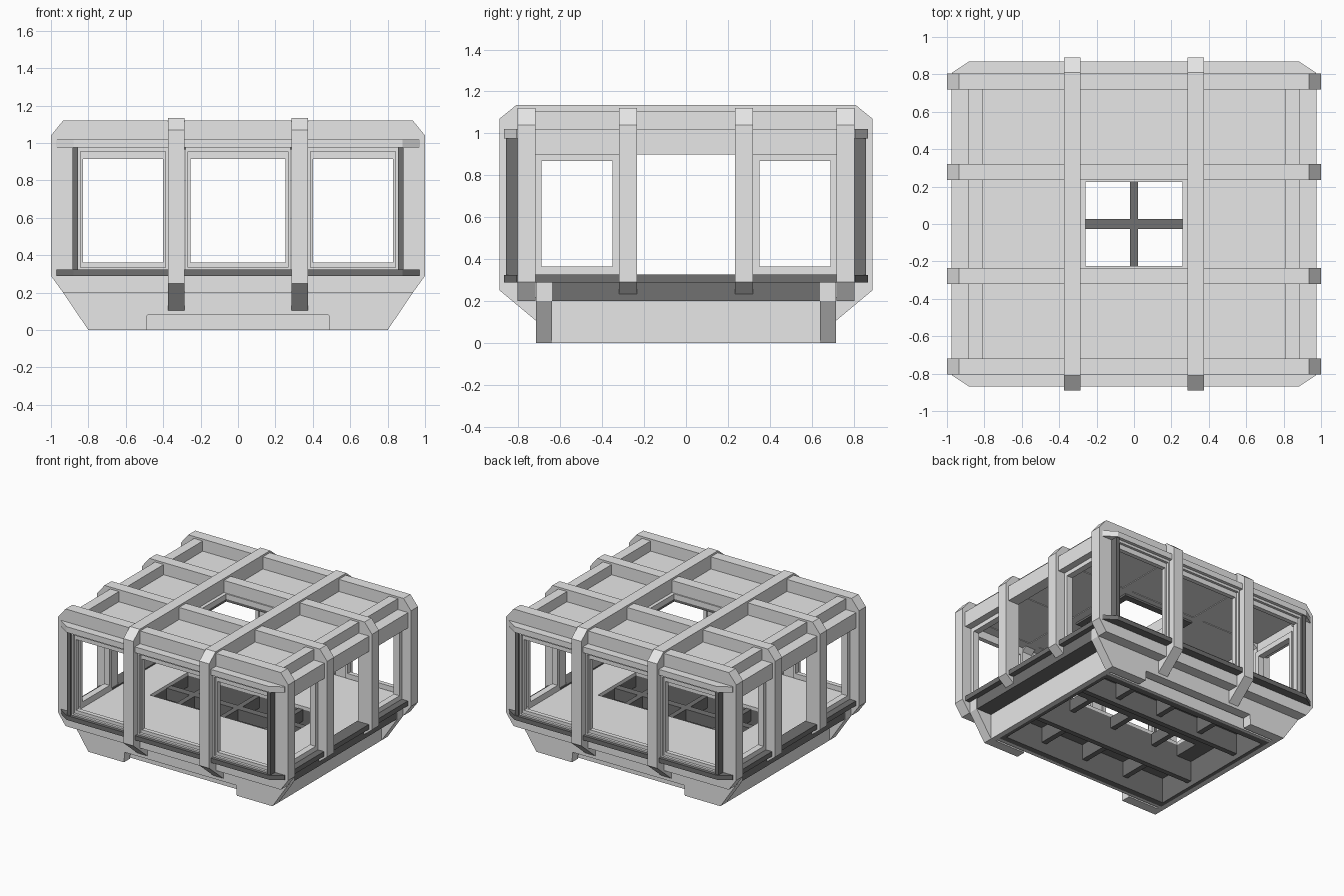
import bpy, bmesh

cube = bpy.data.objects.get("Cube")
if cube:
    bpy.data.objects.remove(cube, do_unlink=True)


def material(name, value):
    m = bpy.data.materials.new(name)
    m.use_nodes = True
    color = (value, value, value, 1)
    m.diffuse_color = color
    m.node_tree.nodes["Principled BSDF"].inputs["Base Color"].default_value = color
    return m


LIGHT = material("light_grey", 0.8)
DARK = material("dark_grey", 0.165)
SIDES = (-1, 1)


def place(axis, u, v, w):
    """Profile point (u, v) at depth w along the axis."""
    return {"x": (w, u, v), "y": (u, w, v), "z": (u, v, w)}[axis]


def finish(name, bm, mat):
    bmesh.ops.recalc_face_normals(bm, faces=bm.faces)
    mesh = bpy.data.meshes.new(name)
    bm.to_mesh(mesh)
    bm.free()
    mesh.materials.append(mat)
    obj = bpy.data.objects.new(name, mesh)
    bpy.context.collection.objects.link(obj)
    return obj


def prism(name, pts, axis, a, b, mat=LIGHT):
    bm = bmesh.new()
    lo, hi = ([bm.verts.new(place(axis, u, v, w)) for u, v in pts] for w in (a, b))
    bm.faces.new(lo)
    bm.faces.new(hi)
    for i in range(len(pts)):
        j = (i + 1) % len(pts)
        bm.faces.new((lo[i], lo[j], hi[j], hi[i]))
    return finish(name, bm, mat)


def band(name, outer, inner, axis, a, b, mat=LIGHT, closed=True):
    """Solid between two matching outlines; a ring, or an open strip."""
    bm = bmesh.new()
    oa, ob, ia, ib = ([bm.verts.new(place(axis, u, v, w)) for u, v in pts]
                      for pts, w in ((outer, a), (outer, b), (inner, a), (inner, b)))
    n = len(outer)
    for i in range(n if closed else n - 1):
        j = (i + 1) % n
        for p, q in ((oa, ob), (ob, ib), (ib, ia), (ia, oa)):
            bm.faces.new((p[i], p[j], q[j], q[i]))
    if not closed:
        for i in (0, n - 1):
            bm.faces.new((oa[i], ob[i], ib[i], ia[i]))
    return finish(name, bm, mat)


def rect(u0, u1, v0, v1):
    return [(u0, v0), (u1, v0), (u1, v1), (u0, v1)]


def box(name, x0, x1, y0, y1, z0, z1, mat=LIGHT):
    return prism(name, rect(x0, x1, y0, y1), "z", z0, z1, mat)


def mirrored(half):
    return half + [(-u, v) for u, v in reversed(half)]


# Cross ribs: closed hoops with bevelled corners
inner = mirrored([(0.84, 0.3), (0.88, 0.34), (0.88, 0.95), (0.84, 0.98)])
outer = mirrored([(0.935, 0.2), (1, 0.29), (1, 1.04), (0.935, 1.12)])
for s in SIDES:
    band("end_cross_rib", outer, inner, "y", s * 0.719, s * 0.805)

# Middle cross ribs: open hoops ending at the base slab
outer = mirrored([(0.92, 0.225), (1, 0.29), (1, 1.04), (0.935, 1.12)])
inner = mirrored([(0.88, 0.225), (0.88, 0.29), (0.88, 0.95), (0.84, 0.98)])
for s in SIDES:
    band("middle_cross_rib", outer, inner, "y", s * 0.235, s * 0.321, closed=False)

# Long ribs: open hoops running over the roof and down to the end plates
outer = mirrored([(0.71, 0.1), (0.89, 0.25), (0.89, 1.07), (0.81, 1.135)])
inner = mirrored([(0.71, 0.21), (0.8, 0.3), (0.8, 0.95), (0.76, 0.98)])
for s in SIDES:
    band("long_rib", outer, inner, "x", s * 0.33 - 0.043, s * 0.33 + 0.043, closed=False)

# Roof with a trimmed centre opening
opening = rect(-0.26, 0.26, -0.225, 0.225)
band("roof_panel", rect(-0.85, 0.85, -0.8, 0.8), opening, "z", 0.985, 1.025)
band("roof_opening_trim", rect(-0.31, 0.31, -0.275, 0.275), opening, "z", 0.965, 0.985, DARK)

# Light floor on a dark base slab, both cut by the centre slot
slot = rect(-0.6, 0.6, -0.235, 0.235)
band("floor", rect(-0.9, 0.9, -0.8, 0.8), slot, "z", 0.29, 0.315)
band("base_slab", rect(-0.93, 0.93, -0.64, 0.64), slot, "z", 0.2, 0.29, DARK)

# Shallow grid across the floor slot
box("slot_long_bar", -0.61, 0.61, -0.028, 0.028, 0.2, 0.29, DARK)
for x in (0, -0.38, 0.38):
    box("slot_cross_bar", x - 0.021, x + 0.021, -0.24, 0.24, 0.2, 0.29, DARK)

# Dark lining inside the underbody walls
band("underbody_lining", rect(-0.76, 0.76, -0.6, 0.6), rect(-0.73, 0.73, -0.55, 0.55),
     "z", 0, 0.2, DARK)

for s in SIDES:
    # Dark lattice below the base slab
    box("slot_side_beam", -0.74, 0.74, s * 0.235, s * 0.275, 0.04, 0.2, DARK)
    for x in (0, -0.38, 0.38):
        box("floor_joist", x - 0.021, x + 0.021, s * 0.27, s * 0.56, 0.08, 0.2, DARK)

    # Notched end plates
    plate = mirrored([(0.935, 0.3), (0.935, 0.2), (0.8, 0), (0.49, 0), (0.485, 0.08)])
    prism("end_plate", plate, "y", s * 0.64, s * 0.715)
    box("notch_beam", -0.78, 0.78, s * 0.595, s * 0.625, 0, 0.2)

    # Underbody sides
    box("underbody_side", s * 0.755, s * 0.8, -0.64, 0.64, 0, 0.2)

    # End header and sill with bevelled tips
    tip = [(0.972, s * 0.8), (0.972, s * 0.81), (0.88, s * 0.87)]
    strip = tip + [(-u, v) for u, v in reversed(tip)]
    prism("end_header", strip, "z", 0.975, 1.02)
    prism("end_sill", strip, "z", 0.288, 0.323, DARK)

    # Corner posts
    for t in SIDES:
        box("corner_post", t * 0.855, t * 0.885, s * 0.8, s * 0.86, 0.32, 0.975, DARK)

    # End windows, each a stepped pair of frames
    for x0, x1 in ((-0.855, -0.375), (-0.28, 0.28), (0.375, 0.855)):
        face = rect(x0, x1, 0.32, 0.975)
        step = rect(x0 + 0.013, x1 - 0.013, 0.335, 0.955)
        hole = rect(x0 + 0.025, x1 - 0.025, 0.36, 0.915)
        band("window_outer_frame", face, step, "y", s * 0.79, s * 0.845)
        band("window_inner_frame", step, hole, "y", s * 0.79, s * 0.825)

    # Side header, roof edge bar and sill
    box("side_header", s * 0.885, s * 0.975, -0.73, 0.73, 0.9, 1.02)
    box("roof_edge_bar", s * 0.81, s * 0.885, -0.73, 0.73, 0.985, 1.105)
    box("side_sill", s * 0.87, s * 0.972, -0.8, 0.8, 0.287, 0.325, DARK)

    # Side windows on either side of the open middle bay
    for t in SIDES:
        face = rect(t * 0.32, t * 0.72, 0.31, 0.91)
        hole = rect(t * 0.35, t * 0.69, 0.363, 0.867)
        band("side_window_frame", face, hole, "x", s * 0.87, s * 0.92)
